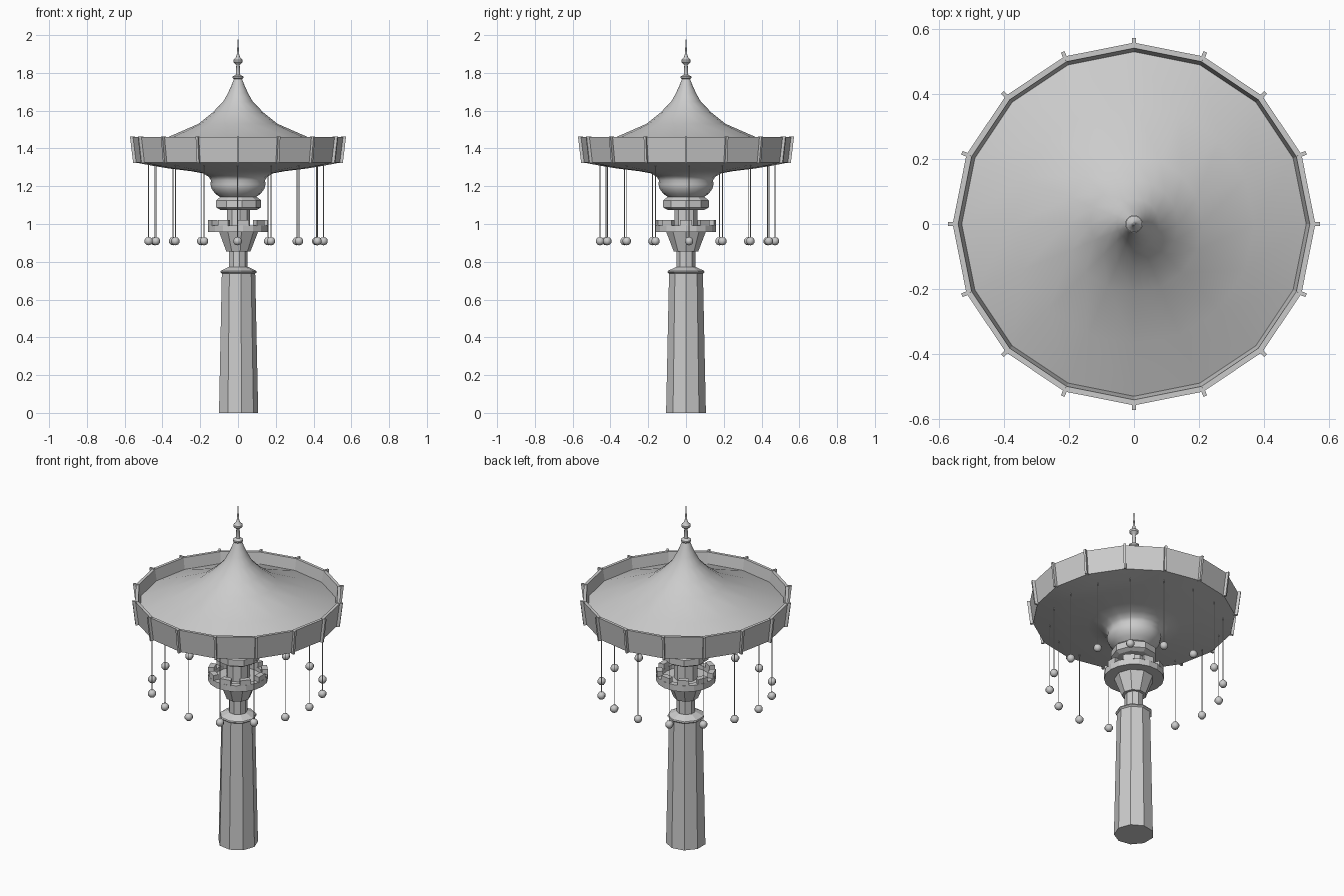
import bpy, bmesh
from math import cos, sin, pi, radians

if "Cube" in bpy.data.objects:
    bpy.data.objects.remove(bpy.data.objects["Cube"])


def finish(bm, name, smooth=None):
    bmesh.ops.recalc_face_normals(bm, faces=bm.faces)
    me = bpy.data.meshes.new(name)
    bm.to_mesh(me)
    bm.free()
    ob = bpy.data.objects.new(name, me)
    bpy.context.collection.objects.link(ob)
    if smooth:
        bpy.ops.object.select_all(action='DESELECT')
        ob.select_set(True)
        bpy.context.view_layer.objects.active = ob
        bpy.ops.object.shade_smooth_by_angle(angle=radians(smooth))
    return ob


def lathe(name, profile, sides, closed=False, caps=True, smooth=None, center=(0, 0)):
    """Turn an (r, z) profile around z, first corner on +x."""
    bm = bmesh.new()
    rings = []
    for r, z in profile:
        if r == 0:
            rings.append([bm.verts.new((center[0], center[1], z))] * sides)
        else:
            rings.append([bm.verts.new((center[0] + r * cos(2 * pi * i / sides),
                                        center[1] + r * sin(2 * pi * i / sides), z))
                          for i in range(sides)])
    pairs = list(zip(rings, rings[1:]))
    if closed:
        pairs.append((rings[-1], rings[0]))
    for a, b in pairs:
        for i in range(sides):
            j = (i + 1) % sides
            quad = list(dict.fromkeys((a[i], a[j], b[j], b[i])))
            bm.faces.new(quad)
    if caps and not closed:
        for (r, z), ring in ((profile[0], rings[0]), (profile[-1], rings[-1])):
            if r > 0:
                bm.faces.new(ring)
    return finish(bm, name, smooth)


def block(bm, section, half_a0, half_a1, angle, straight):
    """Extrude an (r, z) section sideways: straight width or angular width."""
    sides = []
    for s in (half_a0, half_a1):
        ring = []
        for r, z in section:
            if straight:
                x, y = r * cos(angle) - s * sin(angle), r * sin(angle) + s * cos(angle)
            else:
                x, y = r * cos(angle + s), r * sin(angle + s)
            ring.append(bm.verts.new((x, y, z)))
        sides.append(ring)
    a, b = sides
    n = len(section)
    bm.faces.new(a)
    bm.faces.new(b)
    for i in range(n):
        j = (i + 1) % n
        bm.faces.new((a[i], a[j], b[j], b[i]))


# nine-sided tower
lathe("tower_shaft", [(.107, 0), (.091, .745)], 9)
lathe("tower_collar", [(.088, .735), (.1, .745), (.097, .752), (.055, .772)], 9)
lathe("tower_neck", [(.05, .76), (.05, .87)], 9)
lathe("flared_cup", [(.066, .855), (.107, .96)], 9)

# battlement ring
lathe("battlement_ring", [(.1, .957), (.16, .957), (.16, .993), (.128, .993),
                          (.128, .97), (.05, .97)], 18)
bm = bmesh.new()
for k in range(9):
    block(bm, [(.128, .99), (.16, .99), (.16, 1.022), (.128, 1.022)],
          -radians(11), radians(11), 2 * pi * k / 9, False)
finish(bm, "battlement_teeth")
lathe("upper_neck", [(.063, .96), (.063, 1.085)], 9)
lathe("upper_disc", [(.1, 1.075), (.123, 1.088), (.123, 1.125), (.1, 1.143)], 9)

# canopy underside and roof
lathe("canopy_underside", [(.085, 1.135), (.12, 1.16), (.139, 1.185), (.146, 1.21),
                           (.143, 1.232), (.155, 1.25), (.185, 1.268), (.25, 1.28),
                           (.36, 1.293), (.45, 1.308), (.54, 1.325)],
      16, caps=False, smooth=60)
lathe("canopy_roof", [(.015, 1.785), (.034, 1.735), (.052, 1.695), (.078, 1.648),
                      (.135, 1.59), (.21, 1.53), (.37, 1.46), (.53, 1.395)],
      16, caps=False, smooth=60)

# rim band and its sixteen ribs
lathe("canopy_rim", [(.54, 1.325), (.557, 1.46), (.54, 1.46), (.517, 1.325)], 16, closed=True)
bm = bmesh.new()
for k in range(16):
    block(bm, [(.53, 1.322), (.555, 1.322), (.572, 1.463), (.545, 1.463)],
          -.006, .006, 2 * pi * k / 16, True)
finish(bm, "rim_ribs")

# finial
lathe("finial", [(.015, 1.76), (.028, 1.773), (.028, 1.781), (.012, 1.79), (.009, 1.84),
                 (.012, 1.845), (.025, 1.858), (.025, 1.868), (.011, 1.882),
                 (.006, 1.90), (0, 2.0)], 12, smooth=40)

# sixteen hanging lanterns on thin strings
for k in range(16):
    a = 2 * pi * k / 16 + radians(1)
    c = (-.01 + .463 * cos(a), .008 + .463 * sin(a))
    lathe(f"lantern_{k}", [(0, .887), (.014, .891), (.022, .902), (.022, .916),
                           (.014, .927), (0, .931)], 8, center=c, smooth=50)
    lathe(f"string_{k}", [(.0025, .925), (.0025, 1.315)], 4, center=c)
